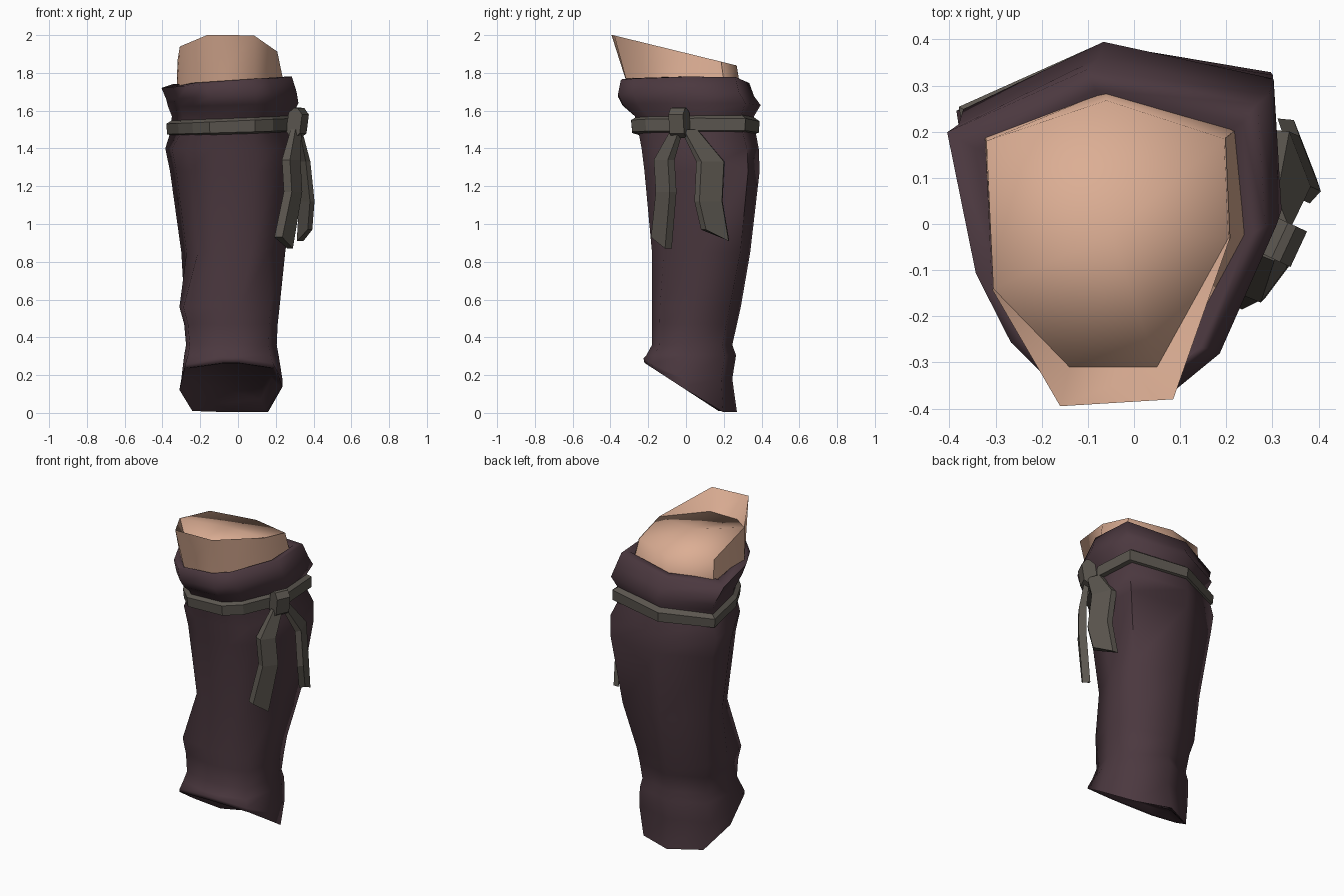
import bpy, bmesh, math
from mathutils import Vector

if "Cube" in bpy.data.objects:
    bpy.data.objects.remove(bpy.data.objects["Cube"], do_unlink=True)


def make_material(name, red, green, blue):
    def linear(value):
        return ((value / 255 + 0.055) / 1.055) ** 2.4
    color = (linear(red), linear(green), linear(blue), 1)
    mat = bpy.data.materials.new(name)
    mat.use_nodes = True
    mat.diffuse_color = color
    shader = mat.node_tree.nodes["Principled BSDF"]
    shader.inputs["Base Color"].default_value = color
    shader.inputs["Roughness"].default_value = 0.9
    return mat


cloth = make_material("plum cloth", 75, 56, 63)
skin = make_material("tan skin", 220, 174, 148)
strap = make_material("grey brown strap", 91, 86, 79)


def finish(bm, name, mat, smooth_angle=None):
    """Turn a bmesh into a named object with one colour."""
    mesh = bpy.data.meshes.new(name)
    bm.to_mesh(mesh)
    bm.free()
    mesh.materials.append(mat)
    obj = bpy.data.objects.new(name, mesh)
    bpy.context.collection.objects.link(obj)
    if smooth_angle:
        bpy.ops.object.select_all(action="DESELECT")
        obj.select_set(True)
        bpy.context.view_layer.objects.active = obj
        bpy.ops.object.shade_smooth_by_angle(angle=math.radians(smooth_angle))
    return obj


def loft(name, rings, mat, smooth_angle=None, caps=False, closed=False,
         strip=False, peak=None):
    """Skin anticlockwise rings, listed from the bottom up."""
    bm = bmesh.new()
    loops = [[bm.verts.new(p) for p in ring] for ring in rings]
    pairs = list(zip(loops, loops[1:]))
    if closed:
        pairs.append((loops[-1], loops[0]))
    count = len(rings[0])
    for low, high in pairs:
        for i in range(count - 1 if strip else count):
            j = (i + 1) % count
            bm.faces.new((low[i], low[j], high[j], high[i]))
    if caps:
        bm.faces.new(loops[0][::-1])
        bm.faces.new(loops[-1])
    if peak:
        top, last = bm.verts.new(peak), loops[-1]
        for i in range(count):
            bm.faces.new((last[i], last[(i + 1) % count], top))
    return finish(bm, name, mat, smooth_angle)


# Nine-sided cross-sections from the top fold down to the cuff mouth
FOLD = [(-1, 0.6), (-0.82, -0.3), (-0.6, -0.74), (-0.34, -1), (0.36, -1),
        (0.64, -0.78), (1, 0), (0.95, 0.78), (-0.12, 1)]
LEG = [(-1, 0.55), (-0.9, -0.2), (-0.68, -0.72), (-0.3, -1), (0.35, -1),
       (0.68, -0.76), (1, 0), (0.96, 0.8), (-0.12, 1)]
ANKLE = [(-0.9, 0.6), (-1, -0.1), (-0.92, -0.82), (-0.2, -1), (0.2, -1),
         (0.82, -0.82), (1, -0.1), (0.85, 0.75), (-0.06, 1)]
MOUTH = [(-0.75, 0.6), (-1, -0.1), (-0.9, -0.82), (-0.15, -1), (0.15, -1),
         (0.87, -0.82), (1, -0.2), (0.72, 0.7), (-0.06, 1)]


def ring(section, z, x0, x1, y0, y1, tilt=0.0):
    cx, cy, hx, hy = (x0 + x1) / 2, (y0 + y1) / 2, (x1 - x0) / 2, (y1 - y0) / 2
    return [Vector((cx + u * hx, cy + v * hy, z + tilt * u)) for u, v in section]


def cuff_ring(section, lift, *bounds, lowest=0.0):
    """A ring that slopes from a high front opening to a low heel."""
    points = ring(section, 0, *bounds)
    for p in points:
        p.z = max(0.265 - 0.65 * (p.y + 0.22), 0.004, lowest) + lift
    return points


# Trouser leg with turned cuff, recessed mouth and folded top
trouser = [
    cuff_ring(MOUTH, 0.05, -0.25, 0.18, -0.17, 0.21),
    cuff_ring(MOUTH, 0.01, -0.285, 0.215, -0.2, 0.25),
    cuff_ring(MOUTH, 0, -0.31, 0.235, -0.22, 0.27),
    cuff_ring(ANKLE, 0.02, -0.3, 0.235, -0.225, 0.245, lowest=0.16),
    ring(ANKLE, 0.305, -0.285, 0.215, -0.21, 0.265),
    ring(ANKLE, 0.36, -0.275, 0.205, -0.18, 0.245),
    ring(ANKLE, 0.47, -0.285, 0.21, -0.18, 0.27),
    ring(ANKLE, 0.56, -0.31, 0.22, -0.18, 0.29),
    ring(LEG, 0.85, -0.3, 0.25, -0.18, 0.34),
    ring(LEG, 1.28, -0.36, 0.31, -0.22, 0.39),
    ring(LEG, 1.4, -0.385, 0.315, -0.235, 0.385),
    ring(FOLD, 1.48, -0.36, 0.285, -0.25, 0.37),
    ring(FOLD, 1.57, -0.35, 0.285, -0.27, 0.36),
    ring(FOLD, 1.63, -0.37, 0.32, -0.335, 0.395, 0.01),
    ring(FOLD, 1.68, -0.38, 0.31, -0.36, 0.36, 0.02),
    ring(FOLD, 1.75, -0.405, 0.285, -0.345, 0.335, 0.03),
    ring(FOLD, 1.76, -0.345, 0.25, -0.338, 0.29, 0.02),
    ring(FOLD, 1.7, -0.28, 0.2, -0.28, 0.25),
]
loft("trouser_leg", trouser, cloth, 75, caps=True)


# Skin: a rounded stump with a sloping top
def slope(y):
    return 1.905 - 0.245 * y


stump_base = [(-0.06, 0.288), (-0.322, 0.188), (-0.305, -0.14), (-0.14, -0.28),
              (0.05, -0.28), (0.245, -0.02), (0.22, 0.205)]
stump_rim = [(-0.06, 0.268), (-0.32, 0.18), (-0.305, -0.14), (-0.14, -0.31),
             (0.05, -0.31), (0.205, -0.03), (0.195, 0.185)]
loft("skin_stump", [
    [(x, y, 1.72) for x, y in stump_base],
    [(x, y, 1.88 if y < -0.3 else slope(y)) for x, y in stump_rim],
], skin, 130, peak=(-0.05, -0.02, 1.905))

# Flared skin at the front, standing above the stump
flare_base = [(-0.323, 0.188), (-0.308, -0.141), (-0.16, -0.305),
              (0.085, -0.305), (0.248, -0.021), (0.223, 0.206)]
flare_rim = [(-0.321, 0.18), (-0.308, -0.141), (-0.16, -0.395),
             (0.085, -0.38), (0.208, -0.031), (0.198, 0.186)]
loft("skin_flare", [[(x, y, 1.72) for x, y in flare_base],
                    [(x, y, slope(y)) for x, y in flare_rim]],
     skin, 80, strip=True)
loft("flare_inside", [
    [(x, y, slope(y)) for x, y in flare_rim[1:5]],
    [(x, y, 1.88 if y < -0.3 else slope(y)) for x, y in stump_rim[2:6]],
], skin, 60, strip=True)

# Strap tied round the leg
loft("strap_band", [
    ring(FOLD, 1.475, -0.34, 0.27, -0.25, 0.355, 0.01),
    ring(FOLD, 1.485, -0.375, 0.31, -0.285, 0.385, 0.01),
    ring(FOLD, 1.545, -0.38, 0.31, -0.29, 0.39, 0.015),
    ring(FOLD, 1.57, -0.34, 0.27, -0.25, 0.355, 0.015),
], strap, closed=True)


# Hanging strap ends
def ribbon(name, path, across, half_width, thickness):
    side = Vector(across).normalized() * half_width
    out = Vector((across[1], -across[0], 0)).normalized() * thickness
    rings = []
    for point in reversed(path):
        c = Vector(point)
        rings.append([c - side - out, c - side * 0.8 + out,
                      c + side * 0.8 + out, c + side - out])
    # The tied end is narrower, and the free end is cut at an angle
    knot_end = Vector(path[0])
    rings[-1] = [knot_end + (p - knot_end) * 0.6 for p in rings[-1]]
    for i, p in enumerate(rings[0]):
        p.z += 0.03 if i < 2 else -0.03
    loft(name, rings, strap, caps=True)


ribbon("front_strap_end", [(0.31, -0.05, 1.5), (0.285, -0.12, 1.34),
                           (0.295, -0.11, 1.17), (0.245, -0.135, 0.9)],
       (0.6, 0.8, 0), 0.058, 0.022)
ribbon("back_strap_end", [(0.315, 0.02, 1.5), (0.345, 0.135, 1.33),
                          (0.367, 0.125, 1.12), (0.355, 0.16, 0.94)],
       (-0.35, 0.9, 0), 0.08, 0.016)

# Knot: a chunky bevelled loop over the strap
bm = bmesh.new()
bmesh.ops.create_cube(bm, size=1)
bmesh.ops.scale(bm, vec=(0.08, 0.085, 0.16), verts=bm.verts)
crosswise = [e for e in bm.edges if abs(e.verts[0].co.y - e.verts[1].co.y) > 0.01]
bmesh.ops.bevel(bm, geom=crosswise, offset=0.03, segments=1, affect="EDGES")
knot = finish(bm, "knot", strap)
knot.location = (0.315, -0.035, 1.535)
knot.rotation_euler = (0, math.radians(8), math.radians(-25))
